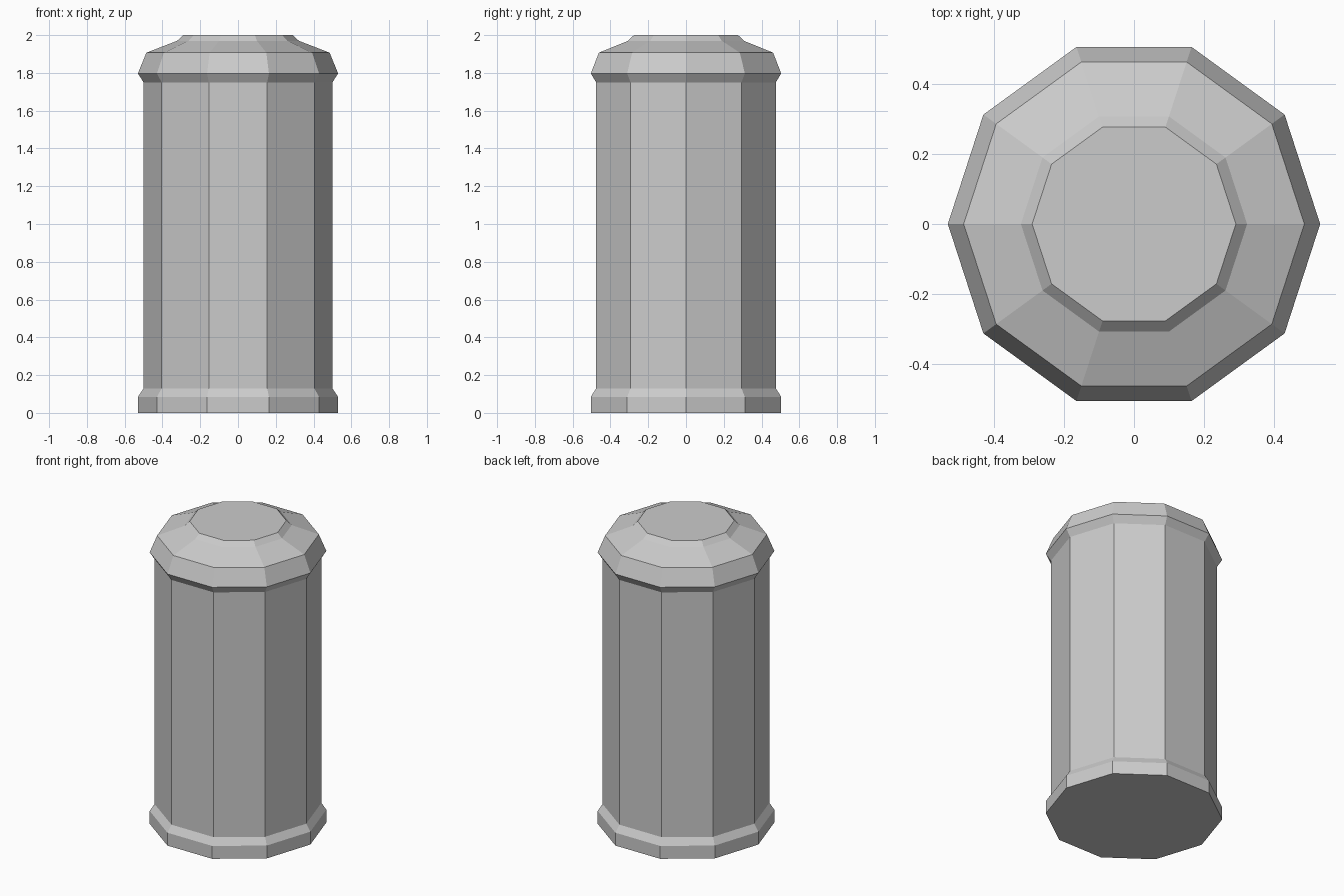
import bpy, bmesh
from math import cos, sin, tau

if "Cube" in bpy.data.objects:
    bpy.data.objects.remove(bpy.data.objects["Cube"])

SIDES = 10


def lathe(name, profile, sides):
    """Revolve (radius, height) points into a closed, flat-shaded solid."""
    bm = bmesh.new()
    rings = [[bm.verts.new((r * cos(tau * i / sides), r * sin(tau * i / sides), z))
              for i in range(sides)] for r, z in profile]
    for low, high in zip(rings, rings[1:]):
        for i in range(sides):
            j = (i + 1) % sides
            bm.faces.new((low[i], low[j], high[j], high[i]))
    bm.faces.new(rings[0][::-1])
    bm.faces.new(rings[-1])
    mesh = bpy.data.meshes.new(name)
    bm.to_mesh(mesh)
    bm.free()
    obj = bpy.data.objects.new(name, mesh)
    bpy.context.collection.objects.link(obj)
    return obj


# Profile sections, bottom to top
base_rim = [(0.53, 0.0), (0.53, 0.085), (0.50, 0.13)]
wall_top = [(0.50, 1.75)]
lid = [(0.53, 1.797), (0.485, 1.907), (0.322, 1.97), (0.29, 2.0)]

# One continuous ten-sided shell: base rim, straight wall and stepped lid
lathe("canister", base_rim + wall_top + lid, SIDES)
